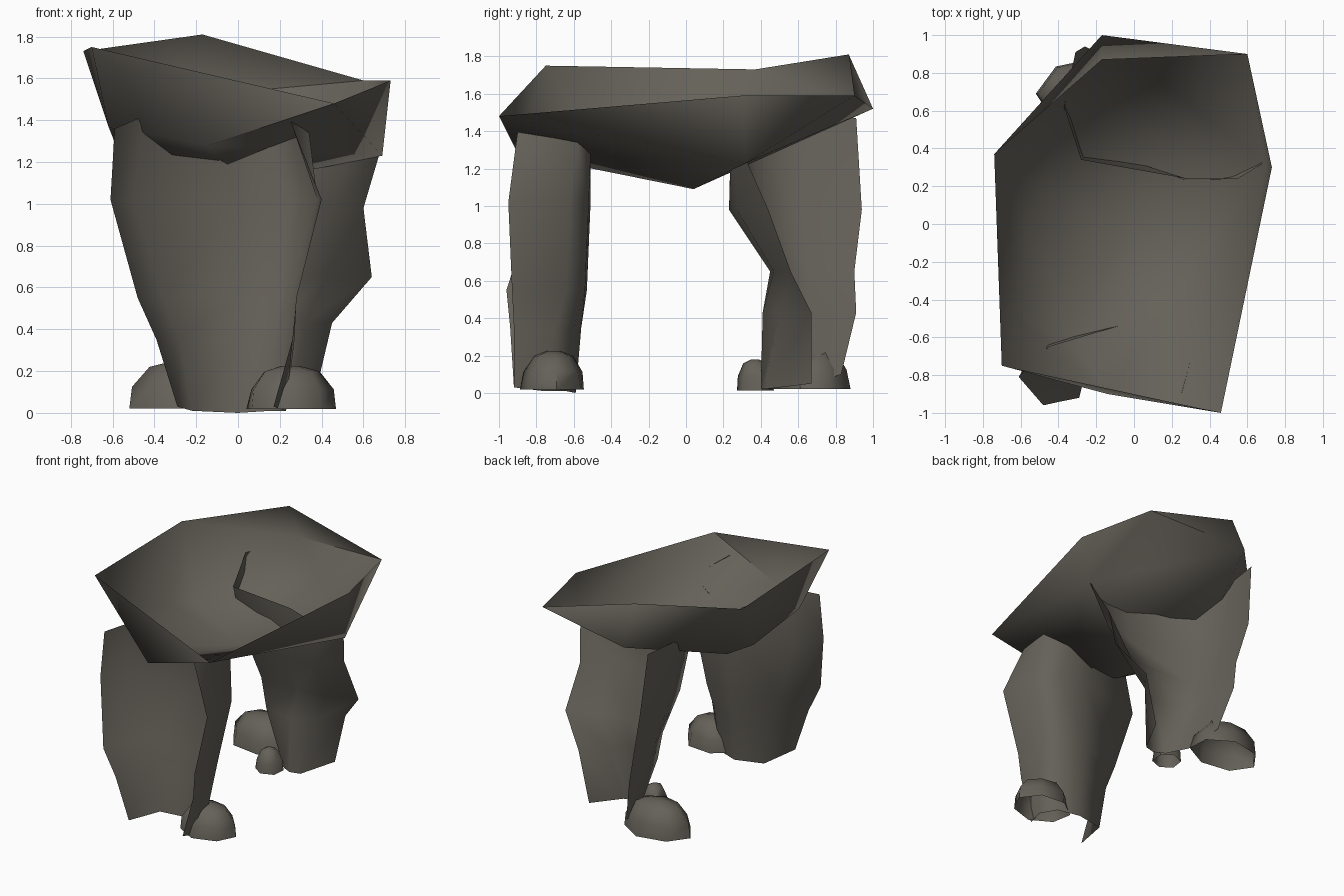
import bpy, bmesh, math

if "Cube" in bpy.data.objects:
    bpy.data.objects.remove(bpy.data.objects["Cube"])

stone = bpy.data.materials.new("grey_brown_stone")
stone.diffuse_color = (0.13, 0.12, 0.10, 1)
stone.use_nodes = True
stone.node_tree.nodes["Principled BSDF"].inputs["Base Color"].default_value = stone.diffuse_color


def finish(name, bm, angle):
    bmesh.ops.recalc_face_normals(bm, faces=bm.faces[:])
    me = bpy.data.meshes.new(name)
    bm.to_mesh(me)
    bm.free()
    ob = bpy.data.objects.new(name, me)
    bpy.context.collection.objects.link(ob)
    me.materials.append(stone)
    bpy.ops.object.select_all(action='DESELECT')
    ob.select_set(True)
    bpy.context.view_layer.objects.active = ob
    bpy.ops.object.shade_smooth_by_angle(angle=math.radians(angle))
    return ob


def loft(name, rings, closed=True, cap_top=False, angle=80):
    """Skin a stack of (z, [(x, y), ...]) rows; a point may carry its own z."""
    bm = bmesh.new()
    rows = [[bm.verts.new((p[0], p[1], p[2] if len(p) > 2 else z)) for p in pts]
            for z, pts in rings]
    for a, b in zip(rows, rows[1:]):
        n = len(a)
        for i in range(n if closed else n - 1):
            j = (i + 1) % n
            bm.faces.new((a[i], a[j], b[j], b[i]))
    if cap_top:
        bm.faces.new(rows[-1])
    return finish(name, bm, angle)


def rock(name, cx, cy, rx, ry, h, turn, sides=7):
    """Low rounded boulder, open underneath."""
    rings = []
    for k, (t, s) in enumerate(((0.08, 1.0), (0.5, 0.92), (0.88, 0.62), (1.0, 0.2))):
        pts = []
        for i in range(sides):
            a = turn + 2 * math.pi * i / sides
            w = s * (1 + 0.04 * math.sin(3 * i + k))
            pts.append((cx + rx * w * math.cos(a), cy + ry * w * math.sin(a)))
        rings.append((h * t, pts))
    return loft(name, rings, cap_top=True, angle=60)


# Capstone: hollow shell, open along the tilted upper rim
rim = [(-0.70, -0.75, 1.75), (-0.74, 0.37, 1.73), (-0.17, 0.87, 1.81),
       (0.60, 0.90, 1.59), (0.73, 0.30, 1.59), (0.46, -1.0, 1.48)]
under = [(-0.17, 1.0, 1.52), (0.69, 0.32, 1.23), (-0.58, 0.0, 1.27), (-0.48, 0.18, 1.24),
         (-0.62, -0.50, 1.37), (-0.14, -0.90, 1.28), (-0.33, -0.57, 1.23), (-0.02, 0.04, 1.09)]
bm = bmesh.new()
rim_v = [bm.verts.new(p) for p in rim]
for p in under:
    bm.verts.new(p)
bmesh.ops.convex_hull(bm, input=bm.verts[:])
rim_set = set(rim_v)
top = [f for f in bm.faces if all(v in rim_set for v in f.verts)]
bmesh.ops.delete(bm, geom=top, context='FACES')
finish("capstone", bm, 80)

# Front upright: curved shell, hollow side facing the front
loft("front_upright", [
    (0.01, [(-0.29, -0.92, 0.03), (-0.22, -0.64), (0, -0.59, 0.0), (0.16, -0.64),
            (0.23, -0.76), (0.17, -0.92, 0.03)]),
    (0.35, [(-0.39, -0.94), (-0.28, -0.64), (0, -0.56), (0.18, -0.60), (0.27, -0.70), (0.26, -0.92)]),
    (0.55, [(-0.48, -0.96), (-0.36, -0.64), (0, -0.53), (0.20, -0.54), (0.28, -0.64), (0.28, -0.93)]),
    (1.02, [(-0.61, -0.81), (-0.50, -0.61), (0, -0.51), (0.24, -0.52), (0.38, -0.62), (0.40, -0.95)]),
    (1.36, [(-0.59, -0.79), (-0.45, -0.65, 1.42), (-0.05, -0.53, 1.19), (0.17, -0.51, 1.28),
            (0.34, -0.58, 1.34), (0.25, -0.90, 1.40)])], closed=False)

# Rear upright: curved shell, hollow side facing the back
loft("rear_upright", [
    (0.02, [(-0.07, 0.83, 0.10), (0.0, 0.60), (0.08, 0.44), (0.16, 0.40), (0.24, 0.42), (0.36, 0.67, 0.05)]),
    (0.43, [(-0.15, 0.91), (-0.14, 0.65), (-0.08, 0.46), (0.16, 0.41), (0.32, 0.50), (0.45, 0.67)]),
    (0.65, [(-0.18, 0.90), (-0.19, 0.65), (-0.13, 0.47), (0.20, 0.45), (0.42, 0.47), (0.64, 0.56)]),
    (0.98, [(-0.26, 0.94), (-0.29, 0.62), (-0.23, 0.40), (0.25, 0.23), (0.46, 0.27), (0.60, 0.44)]),
    (1.40, [(-0.31, 0.91, 1.47), (-0.37, 0.62, 1.49), (-0.28, 0.34, 1.36), (0.28, 0.24, 1.38),
            (0.55, 0.24, 1.30), (0.68, 0.32, 1.25)])], closed=False)

# Loose stones wedged at the feet
rock("front_foot_stone", 0.25, -0.71, 0.22, 0.175, 0.225, 0.1)
rock("rear_foot_stone", -0.25, 0.69, 0.27, 0.19, 0.25, math.pi)
rock("small_foot_stone", 0.01, 0.37, 0.10, 0.10, 0.18, 0.4, 6)
